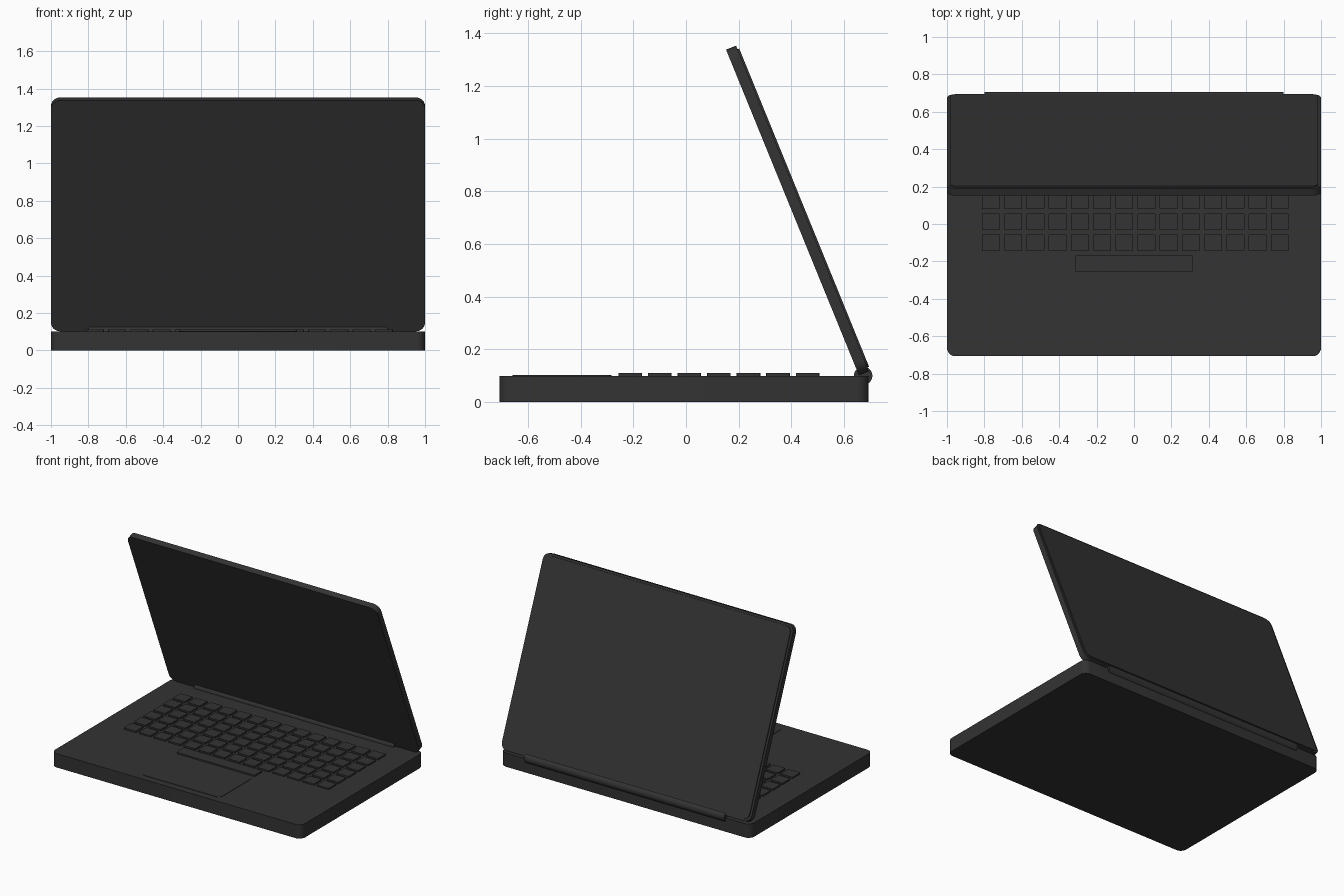
import bpy
import bmesh
import math
from mathutils import Matrix

cube = bpy.data.objects.get("Cube")
if cube:
    bpy.data.objects.remove(cube, do_unlink=True)

charcoal = bpy.data.materials.new("charcoal")
charcoal.use_nodes = True
colour = (0.033, 0.033, 0.033, 1)
charcoal.diffuse_color = colour
charcoal.node_tree.nodes["Principled BSDF"].inputs["Base Color"].default_value = colour


def finish(name, bm, matrix=None):
    """Turn a bmesh into a named, smooth-cornered object."""
    mesh = bpy.data.meshes.new(name)
    bm.to_mesh(mesh)
    bm.free()
    mesh.materials.append(charcoal)
    obj = bpy.data.objects.new(name, mesh)
    bpy.context.collection.objects.link(obj)
    if matrix:
        obj.matrix_world = matrix
    bpy.ops.object.select_all(action='DESELECT')
    obj.select_set(True)
    bpy.context.view_layer.objects.active = obj
    bpy.ops.object.shade_smooth_by_angle(angle=math.radians(35))
    return obj


def add_slab(bm, centre, size, radius, segments=6):
    """Add a box whose upright corners are rounded; centre is on its underside."""
    x, y, z = centre
    place = Matrix.Translation((x, y, z + size[2] / 2)) @ Matrix.Diagonal((*size, 1))
    verts = bmesh.ops.create_cube(bm, size=1, matrix=place)["verts"]
    edges = {e for v in verts for e in v.link_edges
             if abs(e.verts[0].co.z - e.verts[1].co.z) > size[2] / 2}
    bmesh.ops.bevel(bm, geom=list(edges), offset=radius, segments=segments,
                    profile=0.5, affect='EDGES')


def slab(name, centre, size, radius, matrix=None):
    bm = bmesh.new()
    add_slab(bm, centre, size, radius)
    return finish(name, bm, matrix)


# Lower body and trackpad
DECK = 0.10
slab("base", (0, -0.007, 0), (2, 1.4, DECK), 0.045)
slab("trackpad", (0, -0.47, DECK), (0.63, 0.375, 0.003), 0.03)

# Keyboard: six rows of square keys and a space bar
keys = bmesh.new()
for row in range(6):
    for column in range(14):
        add_slab(keys, (-0.765 + 0.1188 * column, -0.1 + 0.1123 * row, DECK),
                 (0.096, 0.09, 0.011), 0.005, 2)
finish("keys", keys)
slab("space_bar", (0, -0.212, DECK), (0.625, 0.09, 0.011), 0.005)

# Hinge barrel
bm = bmesh.new()
bmesh.ops.create_cone(bm, cap_ends=True, segments=32, radius1=0.035, radius2=0.035, depth=1.6)
finish("hinge", bm, Matrix.Translation((0, 0.672, DECK)) @ Matrix.Rotation(math.pi / 2, 4, 'Y'))

# Lid, tilted forward: local y runs up the lid, local z points to its outer side (back)
LENGTH = 1.334
tilt = (Matrix.Translation((0, 0.656, 0.102))
        @ Matrix.Rotation(math.radians(22.2), 4, 'X')
        @ Matrix.Rotation(math.pi, 4, 'Z') @ Matrix.Rotation(math.pi / 2, 4, 'X'))
slab("lid", (0, LENGTH / 2, 0), (2, LENGTH, 0.041), 0.05, tilt)
slab("lid_back_panel", (0, LENGTH / 2, 0.041), (1.97, LENGTH - 0.03, 0.007), 0.04, tilt)
